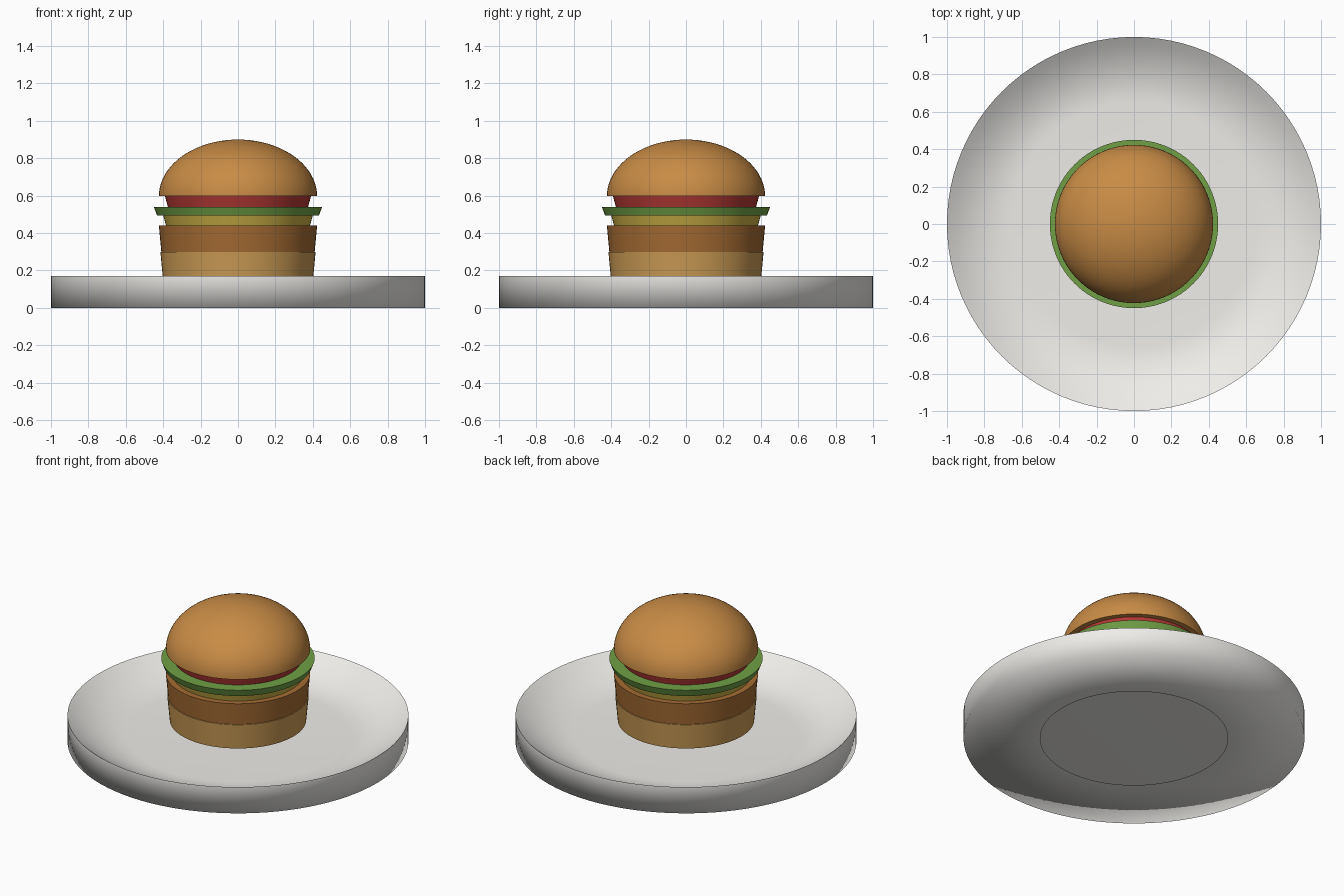
import bpy, bmesh, math

if "Cube" in bpy.data.objects:
    bpy.data.objects.remove(bpy.data.objects["Cube"])

SEG = 96


def lathe(name, profile, color=None, angle=40, caps=True):
    """Spin an (r, z) profile, listed bottom to top, around z; r = 0 makes a pole."""
    bm = bmesh.new()
    rings = []
    for r, z in profile:
        if r == 0:
            rings.append([bm.verts.new((0, 0, z))])
        else:
            rings.append([bm.verts.new((r * math.cos(2 * math.pi * i / SEG),
                                        r * math.sin(2 * math.pi * i / SEG), z))
                          for i in range(SEG)])
    for a, b in zip(rings, rings[1:]):
        for i in range(SEG):
            j = (i + 1) % SEG
            if len(a) == 1:
                bm.faces.new((a[0], b[j], b[i]))
            elif len(b) == 1:
                bm.faces.new((a[i], a[j], b[0]))
            else:
                bm.faces.new((a[i], a[j], b[j], b[i]))
    # close open ends with flat discs
    if caps and len(rings[0]) > 1:
        bm.faces.new(rings[0][::-1])
    if caps and len(rings[-1]) > 1:
        bm.faces.new(rings[-1])
    if caps:
        bmesh.ops.recalc_face_normals(bm, faces=bm.faces)
    me = bpy.data.meshes.new(name)
    bm.to_mesh(me)
    bm.free()
    ob = bpy.data.objects.new(name, me)
    bpy.context.collection.objects.link(ob)
    if color:
        mat = bpy.data.materials.new(name + "_colour")
        mat.diffuse_color = (*color, 1)
        mat.use_nodes = True
        mat.node_tree.nodes["Principled BSDF"].inputs["Base Color"].default_value = mat.diffuse_color
        me.materials.append(mat)
    bpy.ops.object.select_all(action='DESELECT')
    ob.select_set(True)
    bpy.context.view_layer.objects.active = ob
    bpy.ops.object.shade_smooth_by_angle(angle=math.radians(angle))
    return ob


# plate: underside ring with upright rim, and a dished inside curving up to the rim
PLATE = (0.86, 0.85, 0.82)
FLOOR = 0.04
lathe("plate_base", [(0.55, 0), (1, 0), (1, 0.17)], PLATE, angle=180, caps=False)
dish = [(0, FLOOR)] + [(0.65 + 0.35 * t / 8, FLOOR + (0.17 - FLOOR) * (t / 8) ** 2)
                       for t in range(9)]
lathe("plate_dish", dish, PLATE, caps=False)

# stacked layers, each slightly wider at its top: bottom radius, top radius, z range
layers = [
    ("bottom_bun", 0.40, 0.415, 0.14, 0.30, (0.60, 0.33, 0.09)),
    ("patty", 0.41, 0.423, 0.30, 0.44, (0.38, 0.15, 0.033)),
    ("cheese", 0.385, 0.40, 0.44, 0.495, (0.58, 0.42, 0.06)),
    ("lettuce", 0.433, 0.45, 0.495, 0.54, (0.16, 0.35, 0.06)),
    ("tomato", 0.375, 0.39, 0.54, 0.597, (0.45, 0.04, 0.035)),
]
for name, r0, r1, z0, z1, color in layers:
    lathe(name, [(r0, z0), (r1, z1)], color)

# top bun: half ellipsoid with a flat underside
N = 20
dome = [(0.423 * math.cos(math.pi / 2 * i / N), 0.597 + 0.303 * math.sin(math.pi / 2 * i / N))
        for i in range(N)]
lathe("top_bun", dome + [(0, 0.90)], (0.58, 0.26, 0.06))
